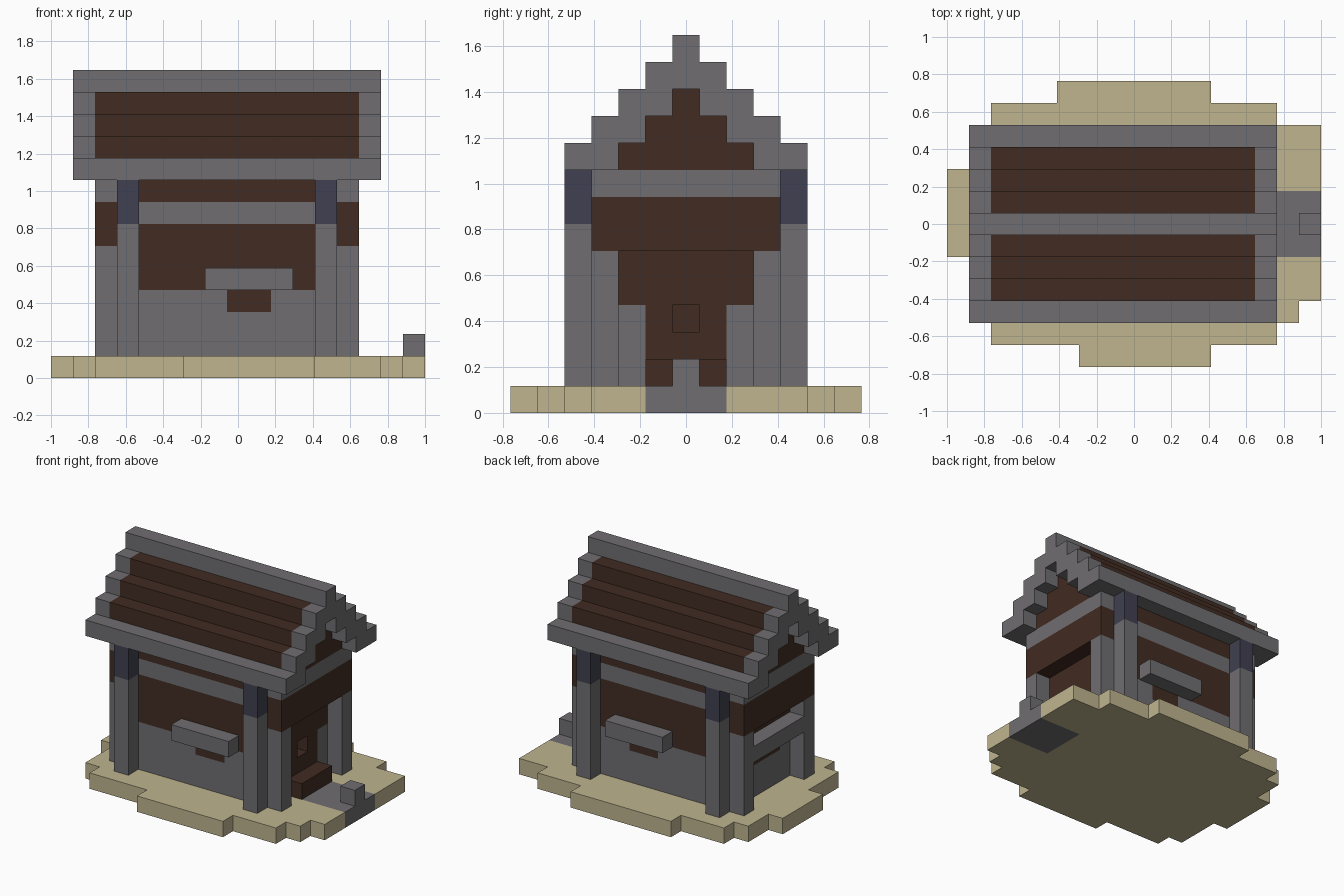
import bpy
import bmesh

cube = bpy.data.objects.get("Cube")
if cube:
    bpy.data.objects.remove(cube, do_unlink=True)

U = 2 / 17            # size of one block
WIDE, DEEP = 17, 13   # plot size in blocks


def material(name, rgb):
    m = bpy.data.materials.new(name)
    m.use_nodes = True
    colour = (*rgb, 1)
    m.diffuse_color = colour
    bsdf = m.node_tree.nodes["Principled BSDF"]
    bsdf.inputs["Base Color"].default_value = colour
    bsdf.inputs["Roughness"].default_value = 0.9
    return m


STONE = material("grey stone", (0.160, 0.155, 0.164))
WOOD = material("dark brown wood", (0.054, 0.025, 0.016))
SAND = material("pale sand", (0.52, 0.46, 0.275))
SLATE = material("blue slate", (0.052, 0.051, 0.082))


def part(name, mat, boxes, mirror=False):
    """Join block ranges (x0, x1, y0, y1, z0, z1) into one object; mirror copies front to back."""
    boxes = list(boxes)
    if mirror:
        boxes += [(a, b, DEEP - d, DEEP - c, e, f) for a, b, c, d, e, f in boxes]
    bm = bmesh.new()
    for x0, x1, y0, y1, z0, z1 in boxes:
        for v in bmesh.ops.create_cube(bm, size=1)["verts"]:
            v.co.x = ((x1 if v.co.x > 0 else x0) - WIDE / 2) * U
            v.co.y = ((y1 if v.co.y > 0 else y0) - DEEP / 2) * U
            v.co.z = (z1 if v.co.z > 0 else z0) * U
    mesh = bpy.data.meshes.new(name)
    bm.to_mesh(mesh)
    bm.free()
    mesh.materials.append(mat)
    obj = bpy.data.objects.new(name, mesh)
    bpy.context.collection.objects.link(obj)
    return obj


# Ground: rows of sand with a stone doorstep and marker block
rows = [(6, 12, 0, 1), (2, 15, 1, 2), (1, 16, 2, 3), (1, 17, 3, 5), (0, 14, 5, 8),
        (0, 17, 8, 9), (1, 17, 9, 11), (2, 15, 11, 12), (5, 12, 12, 13)]
part("sand_ground", SAND, [(*r, 0, 1) for r in rows])
part("stone_path", STONE, [(14, 17, 5, 8, 0, 1)])
part("path_marker", STONE, [(16, 17, 6, 7, 1, 2)])

# Posts
part("outer_posts", STONE, [(x, x + 1, 2, 3, 1, 7) for x in (3, 12)], mirror=True)
part("post_caps", SLATE, [(x, x + 1, 2, 3, 7, 9) for x in (3, 12)], mirror=True)
part("corner_posts", STONE, [(x, x + 1, 3, 4, 1, 6) for x in (2, 13)], mirror=True)

# Long walls, front and back
part("long_wall_stone", STONE, [(3, 13, 3, 4, 1, 3), (3, 8, 3, 4, 3, 4),
                                (10, 13, 3, 4, 3, 4), (3, 13, 3, 4, 7, 8)], mirror=True)
part("long_wall_wood", WOOD, [(8, 10, 3, 4, 3, 4), (3, 13, 3, 4, 4, 7),
                              (3, 13, 3, 4, 8, 9)], mirror=True)
part("window_ledges", STONE, [(7, 11, 2, 3, 4, 5)], mirror=True)

# Bands above the end walls
part("end_wood_bands", WOOD, [(x, x + 1, 3, 10, 6, 8) for x in (2, 13)])
part("end_stone_beams", STONE, [(x, x + 1, 3, 10, 8, 9) for x in (2, 13)])

# Left end: recessed door with a small opening, and a step
part("door_jambs", STONE, [(12, 13, 4, 5, 1, 4)], mirror=True)
part("door", WOOD, [(12, 13, 5, 8, 1, 3), (12, 13, 5, 6, 3, 4), (12, 13, 7, 8, 3, 4)])
part("door_lintel", WOOD, [(12, 13, 4, 9, 4, 6)])
part("door_step", WOOD, [(13, 14, 5, 8, 1, 2)])

# Right end: recessed wall with a cross beam
part("end_wall_stone", STONE, [(3, 4, 4, 9, 1, 3), (3, 4, 4, 5, 3, 4), (3, 4, 8, 9, 3, 4)])
part("end_wall_wood", WOOD, [(3, 4, 5, 8, 3, 4), (3, 4, 4, 9, 4, 6)])
part("end_cross_beam", STONE, [(2, 3, 4, 9, 4, 5)])

# Gables, stepping in with the roof
part("gables", WOOD, [(x, x + 1, 4 + n, 9 - n, 9 + n, 10 + n)
                      for x in (2, 13) for n in range(3)])

# Stepped roof: stone verges, eaves and ridge around wooden courses
part("roof_verges", STONE, [(x, x + 1, 2 + n, 4 + n, 9 + n, 10 + n)
                            for x in (1, 14) for n in range(3)], mirror=True)
part("roof_peak_verges", STONE, [(x, x + 1, 5, 8, 12, 13) for x in (1, 14)])
part("roof_eaves", STONE, [(2, 14, 2, 3, 9, 10)], mirror=True)
part("roof_courses", WOOD, [(2, 14, 3, 4, 9, 10), (2, 14, 3, 5, 10, 11),
                            (2, 14, 4, 6, 11, 12)], mirror=True)
part("roof_top_course", WOOD, [(2, 14, 5, 8, 12, 13)])
part("roof_ridge", STONE, [(1, 15, 6, 7, 13, 14)])
